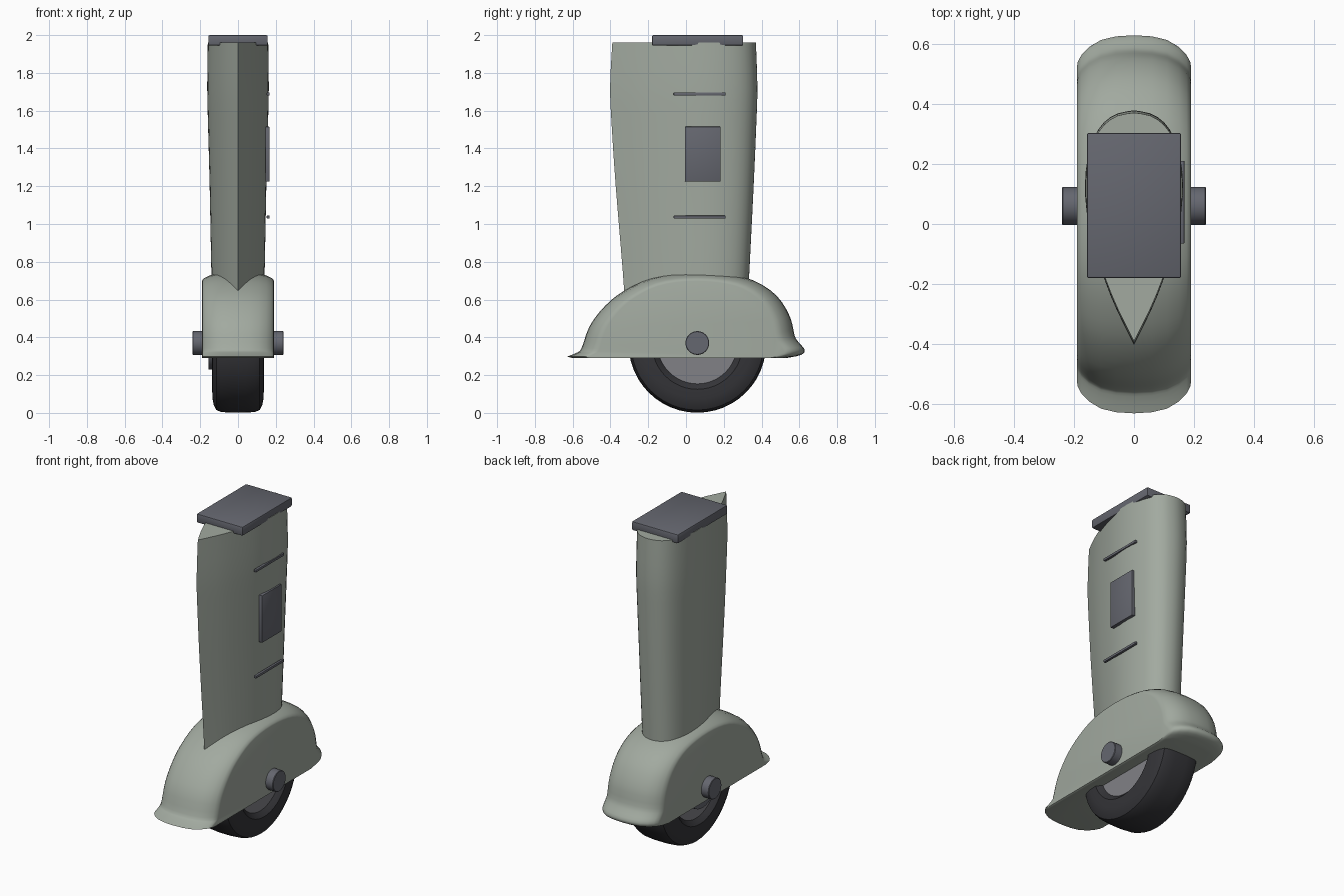
import bpy, bmesh, math

if "Cube" in bpy.data.objects:
    bpy.data.objects.remove(bpy.data.objects["Cube"])

def material(name, r, g, b):
    m = bpy.data.materials.new(name)
    m.diffuse_color = (r, g, b, 1)
    m.use_nodes = True
    m.node_tree.nodes["Principled BSDF"].inputs["Base Color"].default_value = m.diffuse_color
    return m

PAINT = material("grey_green_paint", 0.36, 0.40, 0.35)
METAL = material("dark_metal", 0.13, 0.135, 0.16)
RIM = material("rim_metal", 0.22, 0.22, 0.24)
RUBBER = material("rubber", 0.035, 0.035, 0.04)

def finish(bm, name, mat, angle=35):
    bmesh.ops.recalc_face_normals(bm, faces=bm.faces)
    me = bpy.data.meshes.new(name)
    bm.to_mesh(me)
    bm.free()
    ob = bpy.data.objects.new(name, me)
    bpy.context.collection.objects.link(ob)
    me.materials.append(mat)
    bpy.ops.object.select_all(action='DESELECT')
    ob.select_set(True)
    bpy.context.view_layer.objects.active = ob
    bpy.ops.object.shade_smooth_by_angle(angle=math.radians(angle))
    return ob

def loft(name, rings, mat, angle=35):
    bm = bmesh.new()
    vs = [[bm.verts.new(p) for p in ring] for ring in rings]
    n = len(vs[0])
    for a, b in zip(vs, vs[1:]):
        for i in range(n):
            j = (i + 1) % n
            bm.faces.new((a[i], a[j], b[j], b[i]))
    bm.faces.new(vs[0])
    bm.faces.new(vs[-1])
    return finish(bm, name, mat, angle)

def box(name, lo, hi, mat, bevel):
    bm = bmesh.new()
    bmesh.ops.create_cube(bm, size=1)
    for v in bm.verts:
        v.co = [(a + b) / 2 + c * (b - a) for a, b, c in zip(lo, hi, v.co)]
    bmesh.ops.bevel(bm, geom=bm.edges[:], offset=bevel, segments=2, profile=0.5, affect='EDGES')
    return finish(bm, name, mat)

def lathe(name, profile, mat, cy=0.06, cz=0.365, sides=48):
    """Revolve (x, radius) points about the wheel axis."""
    rings = [[(x, cy + r * math.cos(2 * math.pi * i / sides),
               cz + r * math.sin(2 * math.pi * i / sides)) for i in range(sides)]
             for x, r in profile]
    return loft(name, rings, mat)

def smooth_curve(pts, steps):
    """Catmull-Rom through an open list of 2D points."""
    p = [pts[0]] + pts + [pts[-1]]
    out = []
    for a, b, c, d in zip(p, p[1:], p[2:], p[3:]):
        for k in range(steps):
            t = k / steps
            out.append(tuple(0.5 * (2 * q + (r - o) * t + (2 * o - 5 * q + 4 * r - s) * t * t
                                    + (3 * q - o - 3 * r + s) * t ** 3)
                             for o, q, r, s in zip(a, b, c, d)))
    return out + [pts[-1]]

# Leg: teardrop section, sharp at the front, lofted upward
half = smooth_curve([(-0.39, 0), (-0.28, 0.055), (-0.18, 0.096), (-0.05, 0.137), (0.05, 0.157),
                     (0.14, 0.162), (0.22, 0.154), (0.29, 0.133), (0.34, 0.10),
                     (0.37, 0.055), (0.38, 0)], 2)
section = half + [(y, -x) for y, x in half[-2:0:-1]]
levels = smooth_curve([(0.55, -0.322, 0.325, 0.135), (0.74, -0.334, 0.335, 0.141),
                       (1.2, -0.372, 0.358, 0.150), (1.5, -0.392, 0.371, 0.158),
                       (1.72, -0.402, 0.378, 0.163), (1.96, -0.39, 0.37, 0.160)], 3)
loft("leg_fairing", [[(x * w / 0.162, y0 + (y + 0.39) / 0.77 * (y1 - y0), z) for y, x in section]
                     for z, y0, y1, w in levels], PAINT)

# Wheel cover: side profile with flared lips, shrinking toward the flat sides
cover = smooth_curve([(-0.63, 0.298), (-0.575, 0.32), (-0.552, 0.345), (-0.51, 0.46), (-0.43, 0.565),
                      (-0.33, 0.645), (-0.18, 0.715), (0.0, 0.743), (0.2, 0.737), (0.36, 0.70),
                      (0.48, 0.62), (0.55, 0.51), (0.575, 0.41), (0.595, 0.375),
                      (0.628, 0.335), (0.61, 0.307), (0.53, 0.29)], 3) + [(-0.6, 0.29)]
layers = [(0, 1), (0.06, 0.994), (0.11, 0.975), (0.15, 0.937), (0.175, 0.895), (0.187, 0.86), (0.19, 0.83)]
layers = [(-x, s) for x, s in layers[:0:-1]] + layers
loft("wheel_cover", [[(x, y * s, 0.29 + (z - 0.29) * (1 - 0.6 * (1 - s))) for y, z in cover]
                     for x, s in layers], PAINT)

# Wheel and axle
tyre_half = [(0.095, 0.2), (0.115, 0.215), (0.137, 0.24), (0.135, 0.29), (0.128, 0.325),
             (0.115, 0.35), (0.09, 0.36), (0.04, 0.364)]
lathe("tyre", [(-x, r) for x, r in tyre_half] + tyre_half[::-1], RUBBER)
lathe("wheel_rim", [(-0.11, 0.217), (0.11, 0.217)], RIM)
lathe("hub_cap", [(-0.155, 0.135), (-0.10, 0.14)], METAL)
lathe("axle", [(-0.24, 0.06), (-0.237, 0.063), (0.237, 0.063), (0.24, 0.06)], METAL, cz=0.37, sides=32)

# Mounting plate on top
box("mounting_plate", (-0.157, -0.18, 1.945), (0.157, 0.303, 2.0), METAL, 0.007)

# Access panel and seam strips on the right side
box("access_panel", (0.145, -0.005, 1.225), (0.168, 0.183, 1.515), METAL, 0.003)
for i, z in enumerate((1.036, 1.688)):
    box(f"seam_strip_{i + 1}", (0.152, -0.065, z - 0.008), (0.168, 0.21, z + 0.008), METAL, 0.003)
